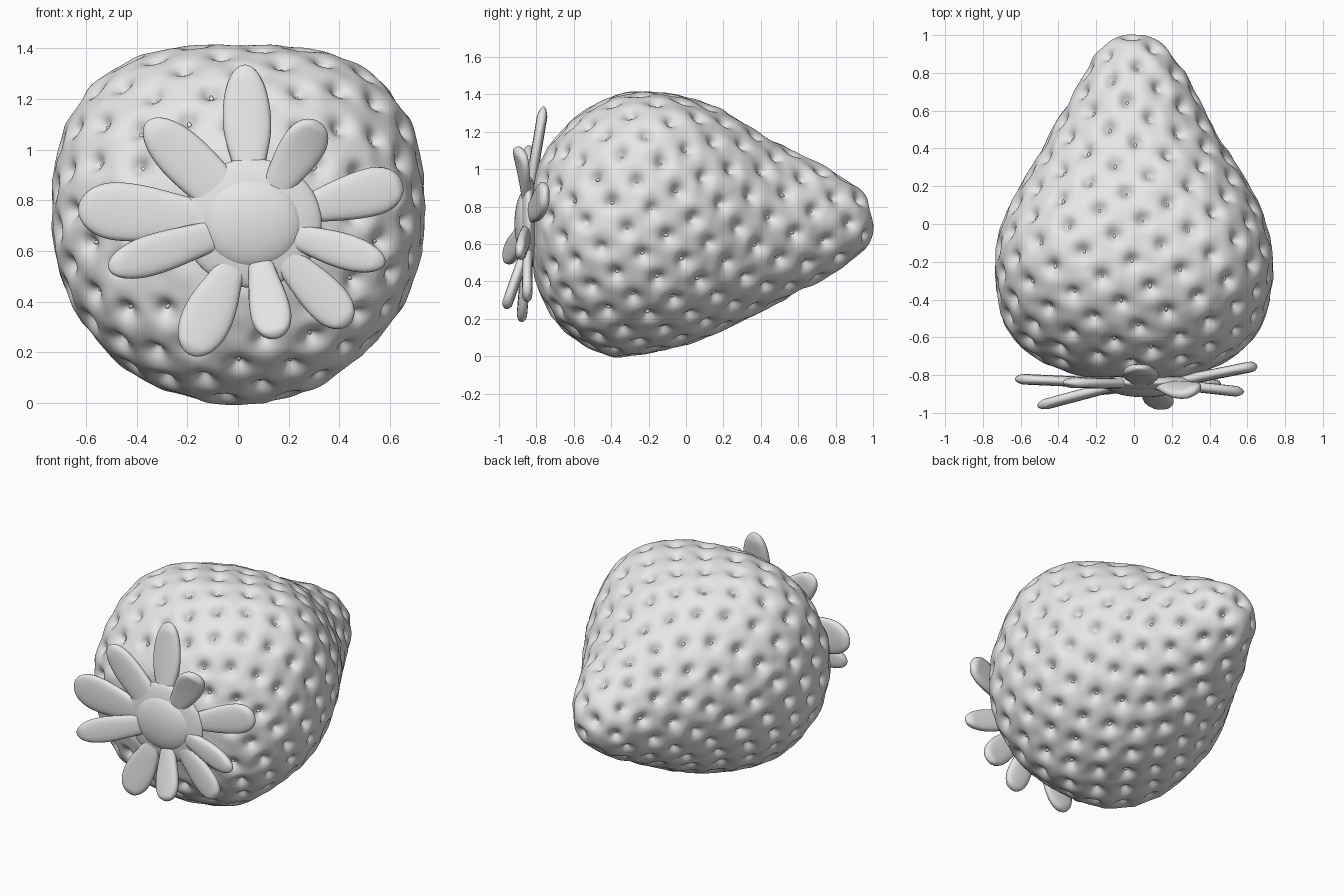
import bpy, bmesh, math
from mathutils import Vector, Matrix, noise, kdtree

cube = bpy.data.objects.get("Cube")
if cube:
    bpy.data.objects.remove(cube, do_unlink=True)

grey = bpy.data.materials.new("light_grey")
grey.use_nodes = True
grey.diffuse_color = (0.8, 0.8, 0.8, 1)
shader = next(n for n in grey.node_tree.nodes if n.type == 'BSDF_PRINCIPLED')
shader.inputs["Base Color"].default_value = (0.8, 0.8, 0.8, 1)


def add_object(name, bm):
    """Turn a bmesh into a smooth shaded grey object."""
    bmesh.ops.recalc_face_normals(bm, faces=bm.faces)
    mesh = bpy.data.meshes.new(name)
    for face in bm.faces:
        face.smooth = True
    bm.to_mesh(mesh)
    bm.free()
    mesh.materials.append(grey)
    obj = bpy.data.objects.new(name, mesh)
    bpy.context.collection.objects.link(obj)
    return obj


def loft(rings):
    """Skin a list of closed rings that shrink to a point at the ends."""
    bm = bmesh.new()
    loops = [[bm.verts.new(p) for p in ring] for ring in rings]
    count = len(loops[0])
    for a, b in zip(loops, loops[1:]):
        for i in range(count):
            j = (i + 1) % count
            bm.faces.new((a[i], a[j], b[j], b[i]))
    bmesh.ops.remove_doubles(bm, verts=bm.verts, dist=0.0002)
    return bm


# Fruit outline from stem end to tip: y, top z, bottom z, half width
STATIONS = [
    (-.80, .70, .70, 0), (-.81, .90, .50, .20), (-.79, 1.02, .38, .34),
    (-.71, 1.16, .20, .52), (-.58, 1.29, .08, .65), (-.40, 1.39, 0, .715),
    (-.20, 1.415, .015, .735), (0, 1.385, .06, .695), (.20, 1.31, .14, .60),
    (.40, 1.19, .24, .485), (.60, 1.08, .34, .375), (.80, .98, .45, .265),
    (.95, .86, .56, .155), (1.0, .70, .70, 0)]


def mirrored(s):
    return (s[0], s[2], s[1], -s[3])


PADDED = [mirrored(STATIONS[1])] + STATIONS + [mirrored(STATIONS[-2])]
SPANS = len(STATIONS) - 1


def section(u):
    """Smoothly interpolated outline, u from 0 to 1."""
    i = min(int(u * SPANS), SPANS - 1)
    t = u * SPANS - i
    return [b + t / 2 * (c - a + t * (2*a - 5*b + 4*c - d + t * (3*b - 3*c + d - a)))
            for a, b, c, d in zip(*PADDED[i:i + 4])]


def surface(u, angle):
    y, top, bottom, width = section(u)
    c, s = math.cos(angle), math.sin(angle)
    # The upper half is squarer around the widest part
    power = 2 + (0.75 * math.exp(-((y + 0.15) / 0.4) ** 2) if s > 0 else 0)
    r = (abs(c) ** power + abs(s) ** power) ** (-1 / power)
    return Vector((width * r * c, y, (top + bottom) / 2 + (top - bottom) / 2 * r * s))


# Seed sites: an even spiral spread by surface area
STEPS, SEEDS = 800, 240
area = [0]
for k in range(STEPS):
    a, b = section(k / STEPS), section((k + 1) / STEPS)
    ra, rb = [(s[3] + (s[1] - s[2]) / 2) / 2 for s in (a, b)]
    area.append(area[-1] + (ra + rb) * math.hypot(b[0] - a[0], rb - ra))
sites, k = [], 0
golden = math.pi * (3 - math.sqrt(5))
for n in range(SEEDS):
    while area[k] < (n + 0.5) / SEEDS * area[-1]:
        k += 1
    p = surface(k / STEPS, n * golden)
    if p.y > -0.77:
        sites.append(p)
tree = kdtree.KDTree(len(sites))
for i, p in enumerate(sites):
    tree.insert(p, i)
tree.balance()

# Fruit body: soft hollows with a small deep pit around each seed
ROWS, SIDES = 230, 320
fruit = loft([[surface(r / ROWS, math.tau * i / SIDES) for i in range(SIDES)]
              for r in range(ROWS + 1)])
bmesh.ops.recalc_face_normals(fruit, faces=fruit.faces)
fruit.normal_update()
site_normals = {}
moves = []
for v in fruit.verts:
    _, i, d = tree.find(v.co)
    if i not in site_normals or d < site_normals[i][0]:
        site_normals[i] = (d, v.normal.copy())
    push = 0.003 - 0.027 * math.exp(-(d / 0.05) ** 2) - 0.024 * math.exp(-(d / 0.028) ** 2)
    push += 0.012 * noise.noise(v.co * 3) + 0.006 * noise.noise(v.co * 12)
    moves.append(v.normal * push)
for v, move in zip(fruit.verts, moves):
    v.co += move
add_object("fruit_body", fruit)

# Small seeds at the bottom of the pits
seeds = bmesh.new()
for i, p in enumerate(sites):
    normal = site_normals[i][1]
    along = (Vector((0, 1, 0)) - normal * normal.y).normalized()
    across = along.cross(normal)
    basis = Matrix((across, along, normal)).transposed().to_4x4()
    place = Matrix.Translation(p - normal * 0.05) @ basis
    bmesh.ops.create_icosphere(seeds, subdivisions=2, radius=1,
                               matrix=place @ Matrix.Diagonal((.009, .016, .01, 1)))
add_object("seeds", seeds)

# Stem cap: a raised button on a wider skirt
HUB = Vector((0.055, -0.855, 0.71))


def button(name, centre, radii):
    bm = bmesh.new()
    bmesh.ops.create_uvsphere(bm, u_segments=48, v_segments=24, radius=1,
                              matrix=Matrix.Translation(centre) @ Matrix.Diagonal((*radii, 1)))
    add_object(name, bm)


button("stem_button", HUB, (.2, .062, .178))
button("stem_skirt", HUB + Vector((0, .015, 0)), (.275, .05, .255))

# Leaves: tip position, full width, where it is widest, base share of width, roll
LEAVES = [
    ((.025, -.76, 1.335), .19, .55, .5, 0), ((.32, -.89, 1.11), .18, .7, .6, 25),
    ((.65, -.75, .865), .19, .75, .5, 0), ((.58, -.89, .55), .14, .6, .65, 0),
    ((.44, -.85, .31), .17, .7, .6, 0), ((.15, -.965, .255), .16, .7, .6, 0),
    ((-.19, -.88, .19), .20, .65, .5, 0), ((-.51, -.965, .53), .16, .6, .75, 0),
    ((-.63, -.82, .77), .23, .7, .6, 0), ((-.36, -.84, 1.11), .20, .5, .9, 0)]
LEAF_STEPS = 24


def leaf(name, tip, width, peak, base, roll):
    tip = Vector(tip)
    out = Vector((tip.x - HUB.x, 0, tip.z - HUB.z)).normalized()
    root = HUB + out * 0.12 + Vector((0, .01, 0))
    along = (tip - root).normalized()
    side = along.cross(Vector((0, 1, 0))).normalized()
    rings = []
    for n in range(LEAF_STEPS + 1):
        t = math.sin(math.pi / 2 * n / LEAF_STEPS)
        if t < peak:
            share = base + (1 - base) * (1 - math.cos(math.pi * t / peak)) / 2
        else:
            share = math.sqrt(max(0, 1 - ((t - peak) / (1 - peak)) ** 2.2))
        turned = Matrix.Rotation(math.radians(roll * t), 3, along) @ side
        normal = turned.cross(along)
        centre = root.lerp(tip, t)
        ring = []
        for i in range(20):
            c, s = math.cos(math.tau * i / 20), math.sin(math.tau * i / 20)
            # Flat slab section with rounded edges
            ring.append(centre + turned * (width / 2 * share * math.copysign(abs(c) ** .8, c))
                        + normal * (.028 * min(1, share * 1.5) * math.copysign(abs(s) ** .7, s)))
        rings.append(ring)
    add_object(name, loft(rings))


for number, shape in enumerate(LEAVES, 1):
    leaf(f"leaf_{number}", *shape)
